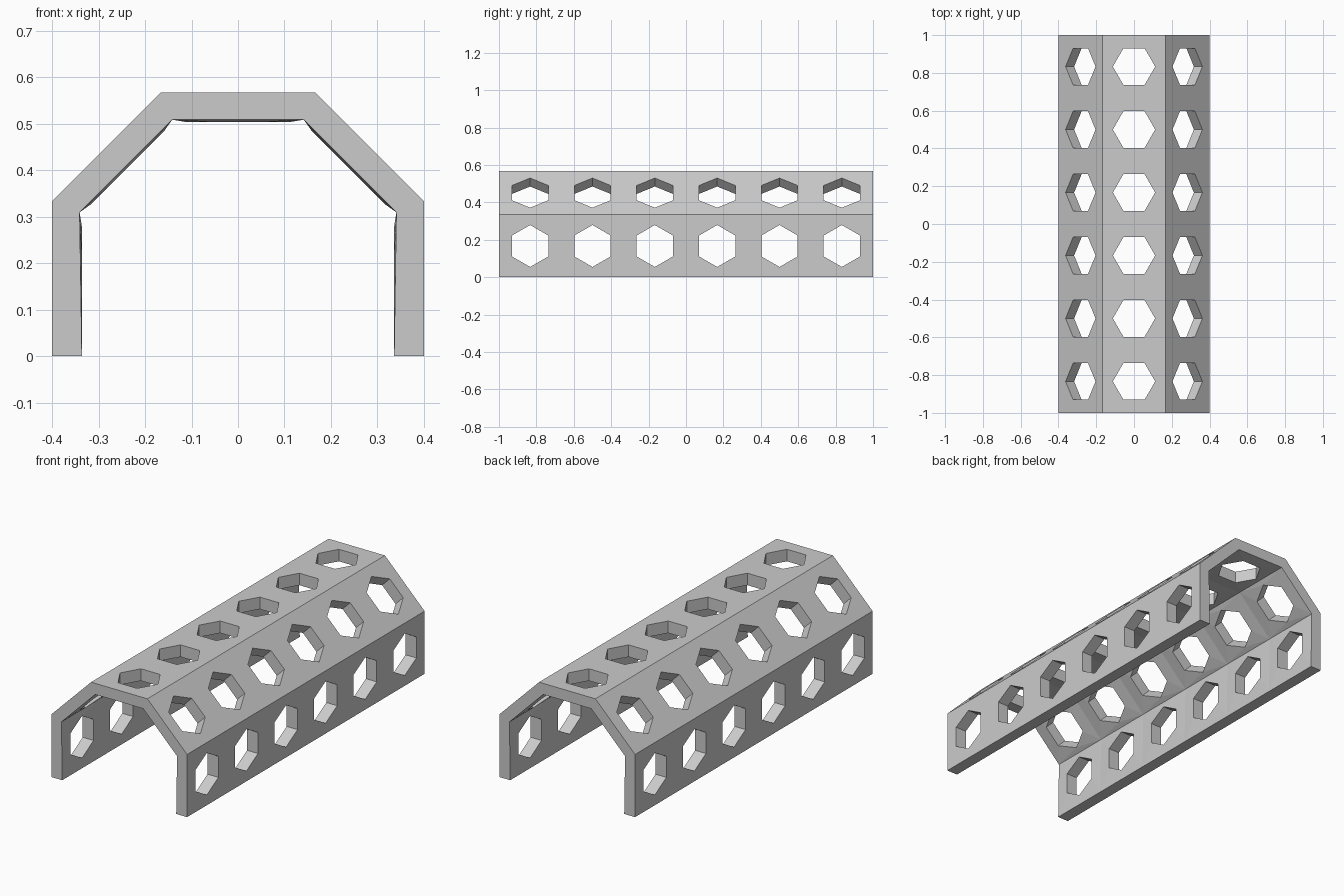
import bpy, bmesh, math
from mathutils import Vector

if "Cube" in bpy.data.objects:
    bpy.data.objects.remove(bpy.data.objects["Cube"])

# Outer arch profile (x, z), left foot to right foot
PROFILE = [(-0.4, 0), (-0.4, 0.334), (-0.166, 0.568),
           (0.166, 0.568), (0.4, 0.334), (0.4, 0)]
CELLS = 6
CELL = 2 / CELLS
HOLE_R = 0.112
THICKNESS = 0.064

bm = bmesh.new()


def add_cell(a, b, y):
    """One rectangular wall cell with a hexagonal opening."""
    mid = (a + b) / 2
    half = (b - a) / 2
    u = half.normalized()
    v = Vector((0, 1, 0))

    def corner(s, t):
        return bm.verts.new(mid + half * s + v * (y + t * CELL / 2))

    pp, mp, mm, pm = corner(1, 1), corner(-1, 1), corner(-1, -1), corner(1, -1)
    h = []
    for i in range(6):
        t = math.radians(60 * i)
        h.append(bm.verts.new(mid + u * HOLE_R * math.cos(t)
                              + v * (y + HOLE_R * math.sin(t))))
    for face in ((pm, pp, h[0]), (pp, h[1], h[0]), (pp, mp, h[2], h[1]),
                 (mp, h[3], h[2]), (mp, mm, h[3]), (mm, h[4], h[3]),
                 (mm, pm, h[5], h[4]), (pm, h[0], h[5])):
        bm.faces.new(face)


# Five panels, each with a row of six hexagonal openings
points = [Vector((x, 0, z)) for x, z in PROFILE]
for a, b in zip(points, points[1:]):
    for i in range(CELLS):
        add_cell(a, b, -1 + CELL * (i + 0.5))
bmesh.ops.remove_doubles(bm, verts=bm.verts, dist=0.0005)

mesh = bpy.data.meshes.new("arched_tunnel")
bm.to_mesh(mesh)
bm.free()
tunnel = bpy.data.objects.new("arched_tunnel", mesh)
bpy.context.collection.objects.link(tunnel)

# Wall thickness grows inward
solid = tunnel.modifiers.new("wall_thickness", 'SOLIDIFY')
solid.thickness = THICKNESS
solid.offset = -1
